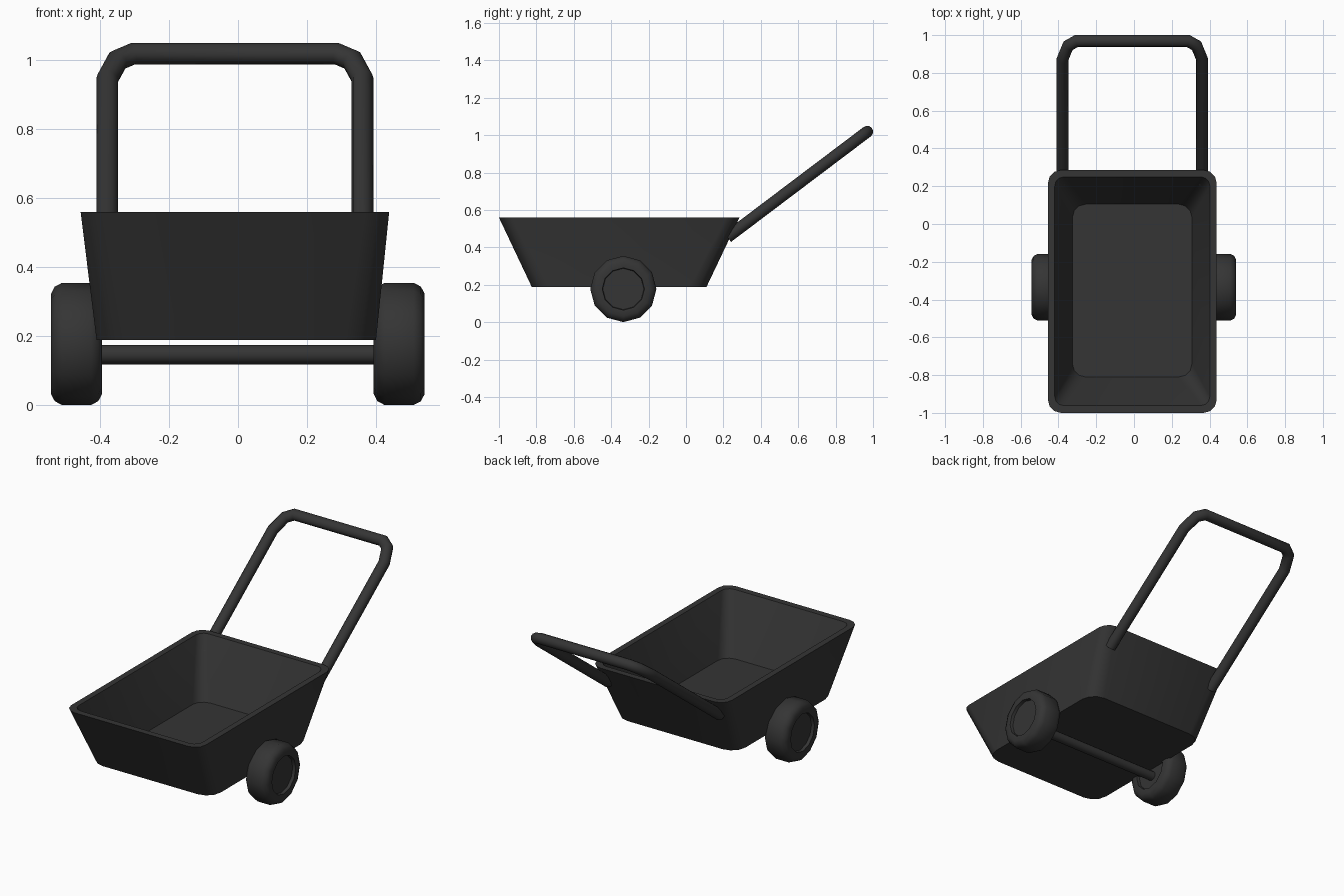
import bpy, bmesh, math
from mathutils import Vector

if "Cube" in bpy.data.objects:
    bpy.data.objects.remove(bpy.data.objects["Cube"])

mat = bpy.data.materials.new("dark grey")
mat.diffuse_color = (0.035, 0.035, 0.035, 1)
mat.use_nodes = True
mat.node_tree.nodes["Principled BSDF"].inputs["Base Color"].default_value = mat.diffuse_color


def loft(name, rings, closed_ring_ends=True, angle=35):
    """Skin a list of equal-length point rings and cap both ends."""
    bm = bmesh.new()
    vs = [[bm.verts.new(p) for p in r] for r in rings]
    n = len(vs[0])
    for a, b in zip(vs, vs[1:]):
        for i in range(n):
            j = (i + 1) % n
            bm.faces.new((a[i], a[j], b[j], b[i]))
    bm.faces.new(vs[0])
    bm.faces.new(vs[-1])
    bmesh.ops.recalc_face_normals(bm, faces=bm.faces)
    me = bpy.data.meshes.new(name)
    bm.to_mesh(me)
    bm.free()
    for p in me.polygons:
        p.use_smooth = True
    me.set_sharp_from_angle(angle=math.radians(angle))
    me.materials.append(mat)
    ob = bpy.data.objects.new(name, me)
    bpy.context.collection.objects.link(ob)
    return ob


def rounded_rect(x0, x1, y0, y1, z, r, seg=3):
    pts = []
    corners = [(x1 - r, y1 - r), (x0 + r, y1 - r), (x0 + r, y0 + r), (x1 - r, y0 + r)]
    for k, (cx, cy) in enumerate(corners):
        for s in range(seg + 1):
            a = math.pi / 2 * (k + s / seg)
            pts.append((cx + r * math.cos(a), cy + r * math.sin(a), z))
    return pts


def disc_ring(x, r, y, z, n):
    return [(x, y + r * math.cos(2 * math.pi * i / n), z + r * math.sin(2 * math.pi * i / n))
            for i in range(n)]


# Tub: outer shell, rim, inner shell
loft("tub", [
    rounded_rect(-0.41, 0.40, -0.825, 0.11, 0.19, 0.09),
    rounded_rect(-0.456, 0.438, -1.0, 0.286, 0.56, 0.07),
    rounded_rect(-0.42, 0.402, -0.962, 0.25, 0.56, 0.05),
    rounded_rect(-0.326, 0.307, -0.81, 0.105, 0.23, 0.07)])

# Wheels: tyre profile with recessed hub discs
profile = [(-0.054, 0.11), (-0.072, 0.113), (-0.074, 0.145), (-0.063, 0.166), (-0.042, 0.177),
           (0.042, 0.177), (0.063, 0.166), (0.074, 0.145), (0.072, 0.113), (0.054, 0.11)]
for side, cx in (("left", -0.468), ("right", 0.467)):
    loft(side + "_wheel", [disc_ring(cx + x, r, -0.335, 0.178, 12) for x, r in profile], angle=45)

# Axle
loft("axle", [disc_ring(x, 0.028, -0.335, 0.147, 12) for x in (-0.43, 0.43)])

# Handle: bent tube in a tilted plane
def on_plane(x, z):
    return Vector((x - 0.009, 0.969 - (1.019 - z) / 0.755, z))

half = [(0.370, 0.455), (0.370, 0.945), (0.340, 1.0), (0.295, 1.019)]
path = [on_plane(-x, z) for x, z in half] + [on_plane(x, z) for x, z in reversed(half)]
up = (path[1] - path[0]).cross(Vector((1, 0, 0))).normalized()   # plane normal
rings = []
for i, p in enumerate(path):
    d0 = (p - path[i - 1]).normalized() if i else None
    d1 = (path[i + 1] - p).normalized() if i < len(path) - 1 else d0
    d0 = d0 or d1
    t = (d0 + d1).normalized()
    side = t.cross(up).normalized()
    miter = 1 / max(0.5, t.dot(d0))
    rings.append([p + 0.0315 * (side * miter * math.cos(a) + up * math.sin(a))
                  for a in (2 * math.pi * k / 12 for k in range(12))])
loft("handle", rings, angle=50)
